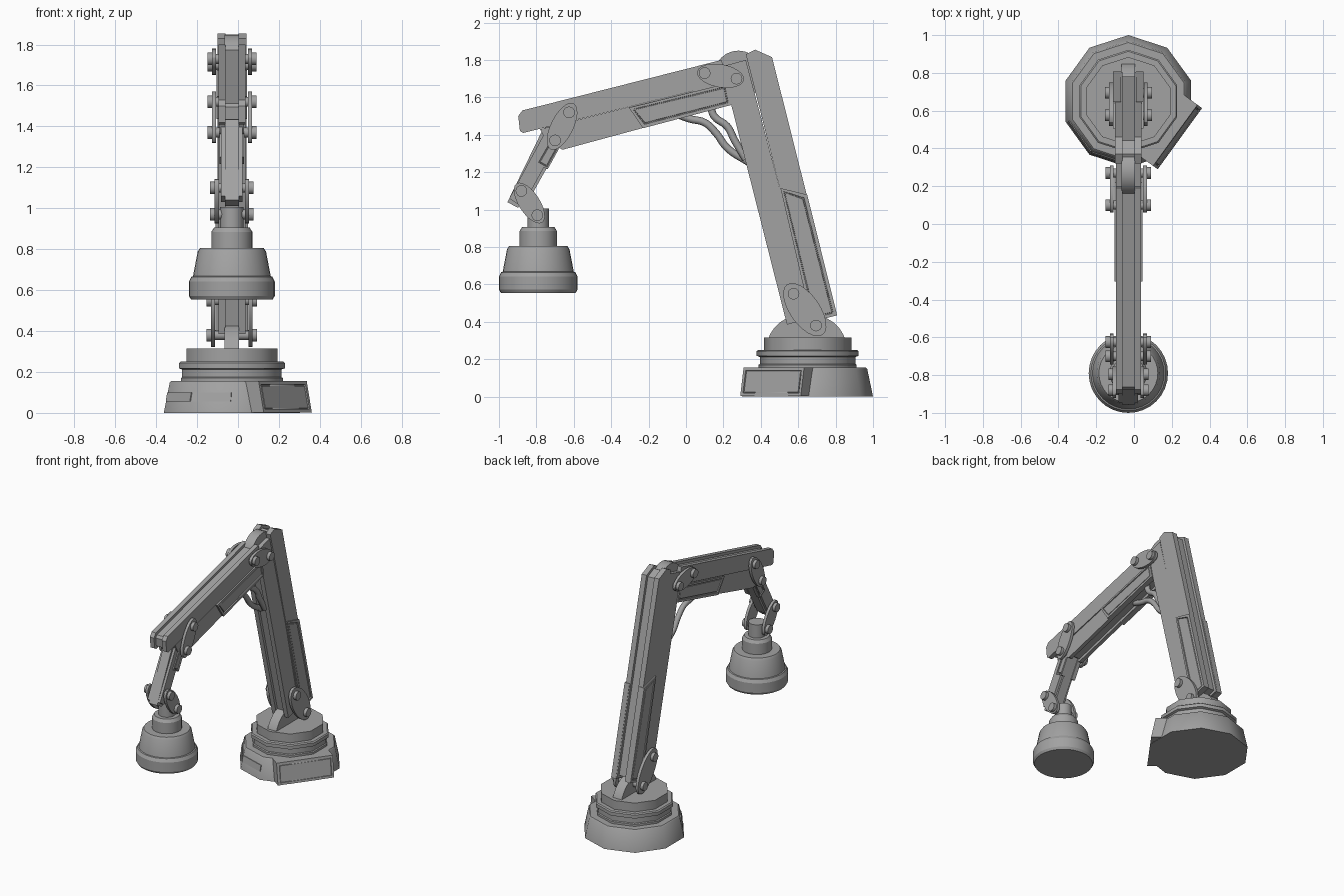
import bpy, bmesh, math
from mathutils import Vector

if "Cube" in bpy.data.objects:
    bpy.data.objects.remove(bpy.data.objects["Cube"])

CX = -0.03            # centre plane of the arm
BASE_Y, LAMP_Y = 0.65, -0.79

grey = bpy.data.materials.new("machine grey")
grey.use_nodes = True
grey.diffuse_color = (0.36, 0.36, 0.36, 1)
grey.node_tree.nodes["Principled BSDF"].inputs["Base Color"].default_value = (0.36, 0.36, 0.36, 1)


def finish(name, bm, smooth=None):
    bmesh.ops.recalc_face_normals(bm, faces=bm.faces)
    mesh = bpy.data.meshes.new(name)
    bm.to_mesh(mesh)
    bm.free()
    mesh.materials.append(grey)
    ob = bpy.data.objects.new(name, mesh)
    bpy.context.collection.objects.link(ob)
    if smooth:
        bpy.ops.object.select_all(action='DESELECT')
        ob.select_set(True)
        bpy.context.view_layer.objects.active = ob
        bpy.ops.object.shade_smooth_by_angle(angle=math.radians(smooth))
    return ob


def skin(bm, rings):
    """Join closed rings of points into a capped tube."""
    loops = [[bm.verts.new(p) for p in ring] for ring in rings]
    n = len(loops[0])
    for a, b in zip(loops, loops[1:]):
        for i in range(n):
            bm.faces.new((a[i], a[(i + 1) % n], b[(i + 1) % n], b[i]))
    bm.faces.new(loops[0][::-1])
    return bm.faces.new(loops[-1])


def recess(bm, face, rim, depth=0.008):
    """Cut a framed recess into a face."""
    bm.normal_update()
    bmesh.ops.recalc_face_normals(bm, faces=bm.faces)
    bmesh.ops.inset_region(bm, faces=[face], thickness=rim)
    bmesh.ops.inset_region(bm, faces=[face], thickness=0.002, depth=-depth)
    bmesh.ops.inset_region(bm, faces=[face], thickness=0.006)
    bmesh.ops.inset_region(bm, faces=[face], thickness=0.002, depth=depth * 0.7)


def prism(name, pts, x0, x1, rim=0, smooth=None):
    """Extrude a side profile; x0 > 0 makes a mirrored pair."""
    bm = bmesh.new()
    for s in (1, -1):
        inner = x0 if x0 > 0 else 0
        cap = skin(bm, [[(CX + s * x, y, z) for y, z in pts] for x in (inner, x1)])
        if rim:
            recess(bm, cap, rim)
    if x0 <= 0:
        bmesh.ops.remove_doubles(bm, verts=bm.verts, dist=1e-5)
        mid = [f for f in bm.faces if all(abs(v.co.x - CX) < 1e-5 for v in f.verts)]
        bmesh.ops.delete(bm, geom=mid, context='FACES_ONLY')
    return finish(name, bm, smooth)


def shrink(pts, d):
    """Offset a convex profile inwards."""
    vs = [Vector(p) for p in pts]
    mid = sum(vs, Vector((0, 0))) / len(vs)
    out = []
    for i, p in enumerate(vs):
        normals = []
        for q in (vs[i - 1], vs[(i + 1) % len(vs)]):
            t = (q - p).normalized()
            n = Vector((-t.y, t.x))
            normals.append(n if n.dot(mid - p) > 0 else -n)
        a, b = normals
        out.append(p + (a + b) * d / (1 + a.dot(b)))
    return [tuple(p) for p in out]


def channel(name, pts, half):
    """A beam of two side rails around a recessed core."""
    prism(name + "_rails", pts, 0.032, half)
    prism(name + "_core", shrink(pts, 0.02), 0, 0.033)


def oval(c, a, b, tilt=0, n=24, arc=2 * math.pi):
    pts = []
    for i in range(n):
        t = arc * i / (n if arc > 6 else n - 1)
        u, v = a * math.cos(t), b * math.sin(t)
        pts.append((c[0] + u * math.cos(tilt) - v * math.sin(tilt),
                    c[1] + u * math.sin(tilt) + v * math.cos(tilt)))
    return pts


def lathe(name, cy, profile, sides, smooth):
    bm = bmesh.new()
    ang = [math.pi / 2 + 2 * math.pi * i / sides for i in range(sides)]
    skin(bm, [[(CX + r * math.cos(t), cy + r * math.sin(t), z) for t in ang]
              for r, z in profile])
    return finish(name, bm, smooth)


def wall_plate(name, deg, outer, depth, half, z0, z1, rim=0):
    """A sloped plate standing against one facet of the base."""
    t = math.radians(deg)
    n, s = Vector((math.cos(t), math.sin(t), 0)), Vector((-math.sin(t), math.cos(t), 0))
    o = Vector((CX, BASE_Y, 0))
    bm = bmesh.new()
    rings = [[o + n * (r - 0.2 * z) + s * u + Vector((0, 0, z))
              for u, z in ((-half, z0), (half, z0), (half, z1), (-half, z1))]
             for r in (outer - depth, outer)]
    cap = skin(bm, rings)
    if rim:
        recess(bm, cap, rim)
    return finish(name, bm)


def link(name, p, q, a, b, x):
    """Paired oval link plates with two round pins."""
    mid = ((p[0] + q[0]) / 2, (p[1] + q[1]) / 2)
    tilt = math.atan2(q[1] - p[1], q[0] - p[0])
    prism(name + "_plates", oval(mid, a, b, tilt), x, x + 0.02, smooth=30)
    for i, c in enumerate((p, q)):
        prism(f"{name}_pin_{i + 1}", oval(c, 0.031, 0.031, n=16), x + 0.01, x + 0.042, smooth=30)
        prism(f"{name}_axle_{i + 1}", oval(c, 0.024, 0.024, n=12), 0, x + 0.01, smooth=40)


# Ten-sided base with stepped turntable
lathe("base", BASE_Y, [(0.35, 0), (0.319, 0.148), (0.311, 0.155), (0.262, 0.155), (0.262, 0.17),
                       (0.255, 0.175), (0.255, 0.212), (0.272, 0.218), (0.272, 0.243),
                       (0.264, 0.25), (0.234, 0.25), (0.234, 0.315)], 10, 38)
wall_plate("base_control_panel", -36, 0.338, 0.09, 0.2, 0.003, 0.155, 0.022)
for i, deg in enumerate((-108, -144)):
    wall_plate(f"base_vent_{i + 1}", deg, 0.338, 0.008, 0.1, 0.055, 0.1)
prism("base_bracket", oval((0.645, 0.255), 0.215, 0.19, n=16, arc=math.pi), 0, 0.036, smooth=30)

# Lower arm
channel("lower_arm_front", [(0.19, 1.765), (0.32, 1.80), (0.505, 1.1), (0.67, 0.42), (0.54, 0.385)], 0.066)
channel("lower_arm_back", [(0.32, 1.83), (0.37, 1.855), (0.46, 1.815), (0.645, 1.08),
                           (0.805, 0.44), (0.665, 0.405), (0.505, 1.1)], 0.071)
prism("lower_arm_panel", [(0.505, 1.115), (0.648, 1.08), (0.808, 0.435), (0.672, 0.40)], 0.04, 0.08, 0.024)
prism("top_bracket", oval((0.28, 1.72), 0.13, 0.13), 0, 0.036, smooth=30)

# Upper arm
channel("upper_arm_top", [(-0.875, 1.53), (0.19, 1.80), (0.225, 1.68), (-0.87, 1.41),
                          (-0.888, 1.42), (-0.897, 1.50)], 0.066)
channel("upper_arm_bottom", [(-0.78, 1.43), (0.225, 1.68), (0.245, 1.565), (-0.66, 1.32), (-0.75, 1.37)], 0.06)
prism("upper_arm_panel", [(-0.305, 1.545), (0.22, 1.675), (0.245, 1.56), (-0.23, 1.435)], 0.035, 0.074, 0.022)

# Short forearm
prism("forearm", [(-0.955, 1.04), (-0.90, 1.01), (-0.835, 1.06), (-0.645, 1.40),
                  (-0.69, 1.48), (-0.765, 1.43)], 0, 0.034)
prism("forearm_rails", [(-0.945, 1.06), (-0.90, 1.03), (-0.845, 1.07), (-0.665, 1.40), (-0.75, 1.42)], 0.03, 0.052)
prism("forearm_panel", [(-0.80, 1.25), (-0.74, 1.215), (-0.66, 1.36), (-0.72, 1.39)], 0.03, 0.06, 0.012)

# Joint links
link("base_joint", (0.575, 0.55), (0.695, 0.38), 0.165, 0.08, 0.082)
link("top_joint", (0.10, 1.73), (0.27, 1.70), 0.127, 0.062, 0.078)
link("elbow_joint", (-0.625, 1.52), (-0.70, 1.37), 0.138, 0.06, 0.078)
link("lamp_joint", (-0.88, 1.10), (-0.795, 0.97), 0.125, 0.056, 0.064)

# Lamp head
lathe("lamp_head", LAMP_Y, [(0.2, 0.555), (0.21, 0.572), (0.21, 0.642), (0.198, 0.665), (0.19, 0.668),
                            (0.167, 0.788), (0.156, 0.805), (0.1, 0.805), (0.1, 0.885), (0.086, 0.907),
                            (0.057, 0.907), (0.057, 1.005)], 32, 25)

# Cables across the top joint
cables = {"long_cable": (-0.02, [(-0.05, 1.51), (0.02, 1.485), (0.1, 1.465), (0.16, 1.41), (0.22, 1.33), (0.34, 1.25)]),
          "short_cable": (0.025, [(0.13, 1.56), (0.15, 1.5), (0.22, 1.445), (0.26, 1.37), (0.32, 1.27)])}
for name, (dx, path) in cables.items():
    curve = bpy.data.curves.new(name, 'CURVE')
    curve.dimensions = '3D'
    curve.bevel_depth, curve.bevel_resolution, curve.resolution_u = 0.02, 2, 5
    sp = curve.splines.new('BEZIER')
    sp.bezier_points.add(len(path) - 1)
    for bp, (y, z) in zip(sp.bezier_points, path):
        bp.co = (CX + dx, y, z)
        bp.handle_left_type = bp.handle_right_type = 'AUTO'
    curve.materials.append(grey)
    bpy.context.collection.objects.link(bpy.data.objects.new(name, curve))
